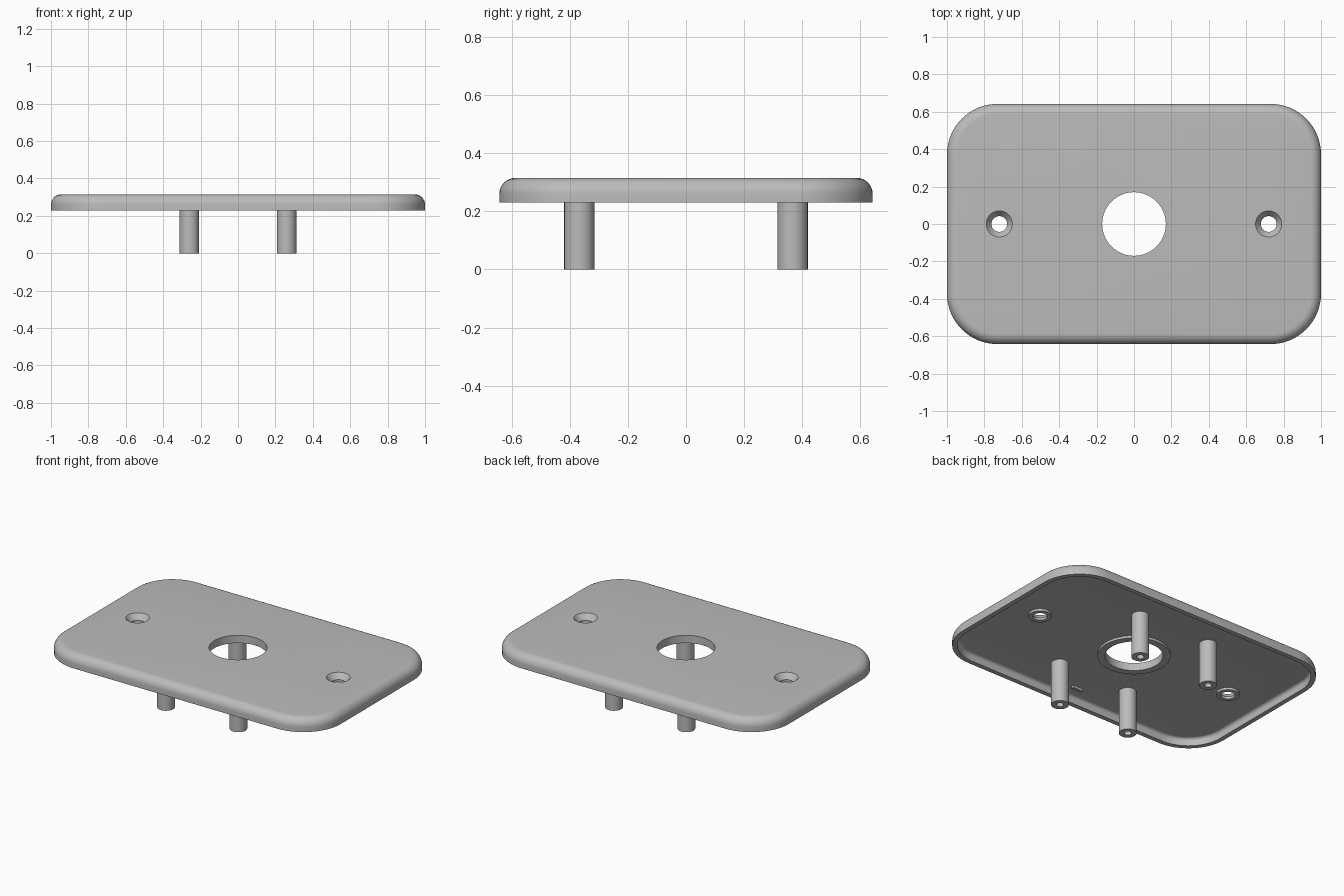
import bpy, bmesh, math

if "Cube" in bpy.data.objects:
    bpy.data.objects.remove(bpy.data.objects["Cube"], do_unlink=True)

grey = bpy.data.materials.new("plain grey")
grey.diffuse_color = (0.5, 0.5, 0.5, 1)
grey.use_nodes = True
grey.node_tree.nodes["Principled BSDF"].inputs["Base Color"].default_value = grey.diffuse_color

HALF_X, HALF_Y, CORNER = 1.0, 0.642, 0.27
BASE, CEILING, TOP = 0.23, 0.28, 0.315
FILLET, WALL, INNER_FILLET = 0.055, 0.03, 0.02


def rounded_rect(inset, z, steps=16):
    r = CORNER - inset
    points = []
    for i, (sx, sy) in enumerate([(1, 1), (-1, 1), (-1, -1), (1, -1)]):
        for s in range(steps + 1):
            a = (i + s / steps) * math.pi / 2
            points.append((sx * (HALF_X - CORNER) + r * math.cos(a),
                           sy * (HALF_Y - CORNER) + r * math.sin(a), z))
    return points


def circle(r, z, x=0, y=0, n=48):
    return [(x + r * math.cos(math.tau * i / n), y + r * math.sin(math.tau * i / n), z)
            for i in range(n)]


def loft(name, loops, closed=False):
    """Skin a stack of loops; cap the ends, or join last to first."""
    bm = bmesh.new()
    rings = [[bm.verts.new(p) for p in loop] for loop in loops]
    pairs = list(zip(rings, rings[1:]))
    if closed:
        pairs.append((rings[-1], rings[0]))
    else:
        bm.faces.new(rings[0])
        bm.faces.new(rings[-1])
    for a, b in pairs:
        for i in range(len(a)):
            j = (i + 1) % len(a)
            bm.faces.new((a[i], a[j], b[j], b[i]))
    bmesh.ops.recalc_face_normals(bm, faces=bm.faces)
    mesh = bpy.data.meshes.new(name)
    bm.to_mesh(mesh)
    bm.free()
    mesh.materials.append(grey)
    obj = bpy.data.objects.new(name, mesh)
    bpy.context.collection.objects.link(obj)
    return obj


def activate(obj):
    bpy.ops.object.select_all(action="DESELECT")
    obj.select_set(True)
    bpy.context.view_layer.objects.active = obj


def cut(obj, cutter):
    mod = obj.modifiers.new("hole", "BOOLEAN")
    mod.operation, mod.object, mod.solver = "DIFFERENCE", cutter, "EXACT"
    activate(obj)
    bpy.ops.object.modifier_apply(modifier=mod.name)
    bpy.data.objects.remove(cutter, do_unlink=True)


def smooth(obj):
    activate(obj)
    bpy.ops.object.shade_smooth_by_angle(angle=math.radians(30))


# Cover plate: hollow underside, rounded upper edge
arc = [i / 8 * math.pi / 2 for i in range(9)]
loops = [rounded_rect(WALL + INNER_FILLET * (1 - math.cos(a)),
                      CEILING - INNER_FILLET * (1 - math.sin(a))) for a in reversed(arc)]
loops += [rounded_rect(WALL, BASE), rounded_rect(0, BASE)]
loops += [rounded_rect(FILLET * (1 - math.cos(a)),
                       TOP - FILLET * (1 - math.sin(a))) for a in arc]
plate = loft("cover_plate", loops)

# Centre opening and countersunk screw holes
RIM = 0.265
cut(plate, loft("opening_cutter", [circle(0.17, 0.2, n=96), circle(0.17, 0.4, n=96)]))
for x in (-0.72, 0.72):
    cut(plate, loft("screw_cutter", [circle(0.042, 0.2, x), circle(0.042, 0.28, x),
                                     circle(0.07, TOP, x), circle(0.07, 0.4, x)]))
smooth(plate)


# Raised collars around the openings underneath
def collar(name, inner, outer, x=0, n=48):
    ring = loft(name, [circle(inner, RIM, x, n=n), circle(outer, RIM, x, n=n),
                       circle(outer, CEILING, x, n=n), circle(inner, CEILING, x, n=n)],
                closed=True)
    smooth(ring)


collar("opening_collar", 0.17, 0.215, n=96)
for side, x in (("right", -0.72), ("left", 0.72)):
    collar(side + "_screw_collar", 0.042, 0.068, x)

# Four mounting posts with blind screw holes in their ends
for side, x in (("right", -0.26), ("left", 0.26)):
    for end, y in (("front", -0.367), ("back", 0.367)):
        post = loft(f"{end}_{side}_post",
                    [circle(0.022, 0.12, x, y), circle(0.022, 0, x, y),
                     circle(0.052, 0, x, y), circle(0.052, CEILING + 0.005, x, y)])
        smooth(post)

# Small locating rib near the front edge of the underside
rib = [(-0.035, -0.53), (0.035, -0.53), (0.035, -0.51), (-0.035, -0.51)]
loft("locating_rib", [[(x, y, z) for x, y in rib] for z in (RIM, CEILING + 0.005)])
